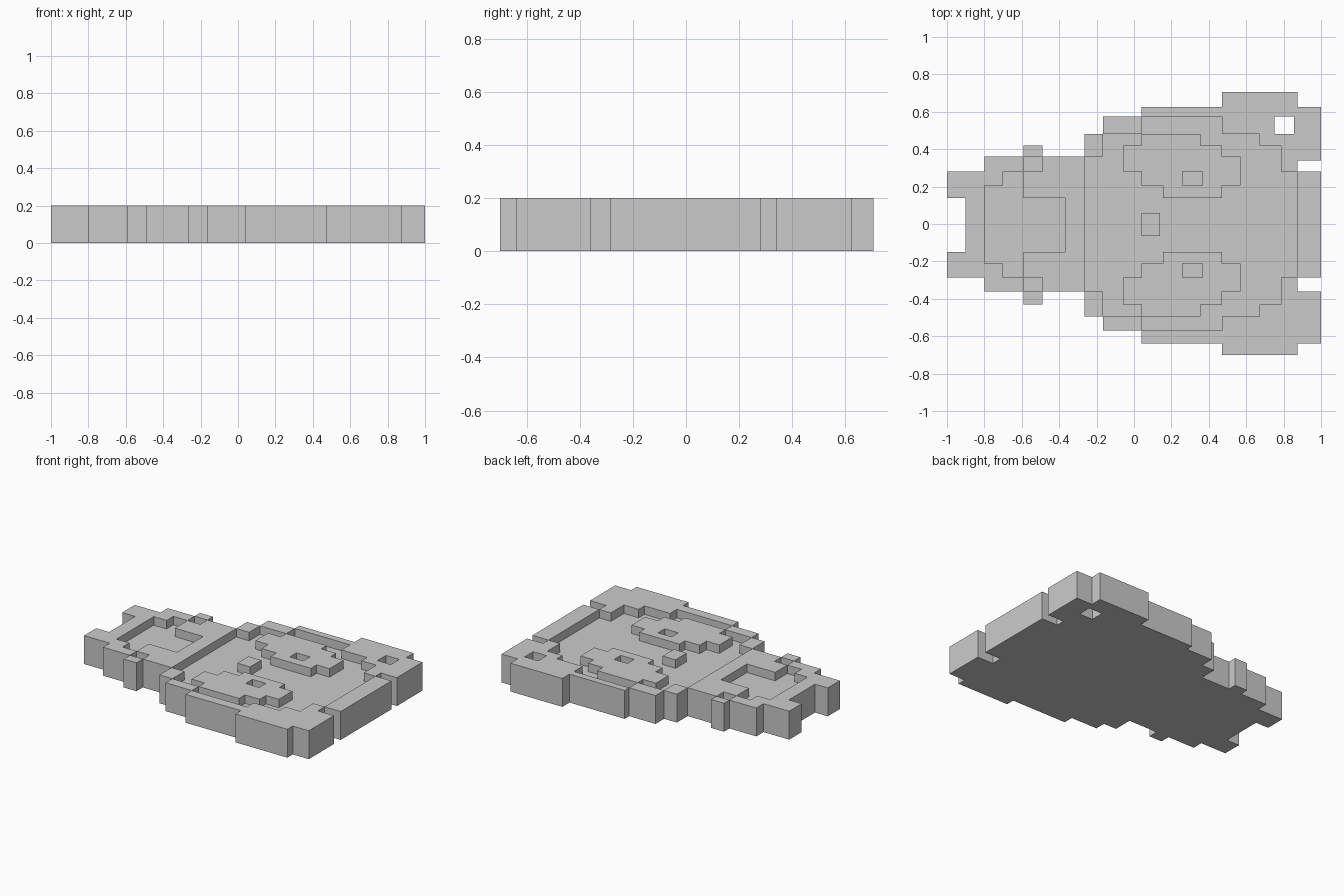
import bpy
import bmesh

old = bpy.data.objects.get("Cube")
if old:
    bpy.data.objects.remove(old, do_unlink=True)

grey = bpy.data.materials.new("plain grey")
grey.use_nodes = True
colour = (0.6, 0.6, 0.6, 1)
grey.diffuse_color = colour
grey.node_tree.nodes["Principled BSDF"].inputs["Base Color"].default_value = colour

TOP, FLOOR = 0.2, 0.14

# Pixel row lines on the back (+y) and front (-y) halves, counted from the middle
BACK = [0, .06, .14, .205, .28, .34, .36, .42, .48, .575, .625, .705]
FRONT = [0, -.065, -.15, -.21, -.285, -.36, -.36, -.43, -.495, -.57, -.64, -.7]


def rects(rows, spans, height):
    """Turn (x0, x1, row0, row1) spans into rectangles with a height."""
    return [(x0, x1, *sorted((rows[a], rows[b])), height) for x0, x1, a, b in spans]


def both(spans, height):
    return rects(BACK, spans, height) + rects(FRONT, spans, height)


def relief(name, areas, base):
    """Solid stepped block: later rectangles override the height of earlier ones."""
    xs = sorted({v for r in areas for v in r[:2]})
    ys = sorted({v for r in areas for v in r[2:4]})
    bm = bmesh.new()

    def height(i, j):
        if not (0 <= i < len(xs) - 1 and 0 <= j < len(ys) - 1):
            return base
        cx, cy = (xs[i] + xs[i + 1]) / 2, (ys[j] + ys[j + 1]) / 2
        h = base
        for x0, x1, y0, y1, z in areas:
            if x0 < cx < x1 and y0 < cy < y1:
                h = z
        return h

    def face(points):
        bm.faces.new([bm.verts.new(p) for p in points])

    def wall(p, q, low, high):
        if low != high:
            face([(*p, low), (*q, low), (*q, high), (*p, high)])

    for i in range(len(xs)):
        for j in range(len(ys)):
            h = height(i, j)
            p = (xs[i], ys[j])
            if h > base:
                x1, y1 = xs[i + 1], ys[j + 1]
                ring = [p, (x1, p[1]), (x1, y1), (p[0], y1)]
                face([(*c, h) for c in ring])
                face([(*c, base) for c in reversed(ring)])
            # Walls towards the neighbours on the -x and -y sides
            if j + 1 < len(ys):
                wall((p[0], ys[j + 1]), p, height(i - 1, j), h)
            if i + 1 < len(xs):
                wall(p, (xs[i + 1], p[1]), height(i, j - 1), h)

    bmesh.ops.remove_doubles(bm, verts=bm.verts, dist=1e-5)
    bmesh.ops.recalc_face_normals(bm, faces=bm.faces)
    bmesh.ops.dissolve_limit(bm, angle_limit=0.01, verts=bm.verts, edges=bm.edges)
    bmesh.ops.triangulate(bm, faces=[f for f in bm.faces if len(f.verts) > 4])
    mesh = bpy.data.meshes.new(name)
    bm.to_mesh(mesh)
    bm.free()
    mesh.materials.append(grey)
    obj = bpy.data.objects.new(name, mesh)
    bpy.context.collection.objects.link(obj)
    return obj


# Silhouette: feet, body, hands, then the stepped head and ears
legs_and_body = [(-1, -.9, 2, 4), (-.9, -.8, 0, 4), (-.8, -.265, 0, 6), (-.59, -.49, 6, 7)]
head = [(-.265, -.165, 0, 8), (-.165, .04, 0, 9), (.04, .47, 0, 10), (.47, .875, 0, 11)]
crown_and_ears = [(.875, 1, 0, 4), (.875, 1, 5, 10)]

# Sunken areas inside the raised outline
belly = [(-.8, -.7, 0, 3), (-.7, -.59, 0, 4), (-.59, -.37, 0, 2)]
arm_gaps = [(-.59, -.49, 4, 6)]
face_area = [(-.265, -.165, 0, 6), (-.165, .04, 0, 8), (.04, .47, 0, 9),
             (.47, .67, 0, 8), (.67, .785, 0, 7), (.785, .875, 0, 4)]
hanging_hole = [(.75, .855, 8, 9)]

relief("plate", both(legs_and_body + head + crown_and_ears, TOP)
       + both(belly + arm_gaps + face_area, FLOOR)
       + rects(BACK, hanging_hole, 0), 0)

# Raised eyes with a pupil pit, and the nose
eye = [(-.06, .04, 4, 7), (.04, .155, 3, 8), (.155, .355, 2, 8),
       (.355, .47, 2, 7), (.47, .57, 3, 6)]
pupil = [(.26, .365, 3, 4)]
for name, rows in (("back_eye", BACK), ("front_eye", FRONT)):
    relief(name, rects(rows, eye, TOP) + rects(rows, pupil, FLOOR), FLOOR)
relief("nose", both([(.04, .14, 0, 1)], TOP), FLOOR)
